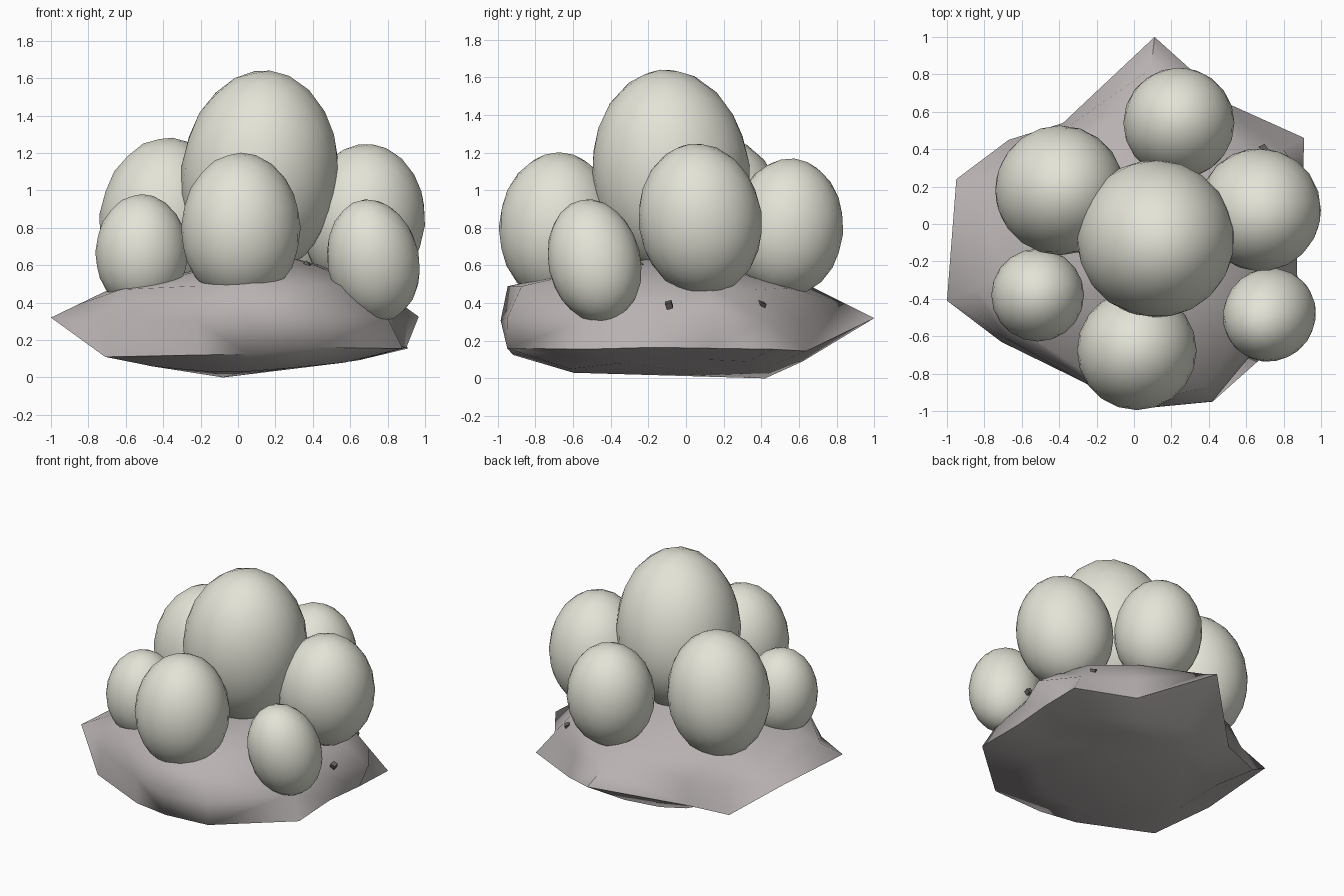
import bpy, bmesh, math
from mathutils import Vector

if "Cube" in bpy.data.objects:
    bpy.data.objects.remove(bpy.data.objects["Cube"])


def material(name, color):
    m = bpy.data.materials.new(name)
    m.diffuse_color = (*color, 1)
    m.use_nodes = True
    m.node_tree.nodes["Principled BSDF"].inputs["Base Color"].default_value = m.diffuse_color
    return m


SHELL = material("pale_shell", (0.77, 0.77, 0.68))
STONE = material("grey_stone", (0.48, 0.44, 0.44))
CHIP = material("dark_stone", (0.12, 0.11, 0.11))


def add_object(name, bm, mat, angle):
    bmesh.ops.recalc_face_normals(bm, faces=bm.faces)
    mesh = bpy.data.meshes.new(name)
    bm.to_mesh(mesh)
    bm.free()
    mesh.materials.append(mat)
    ob = bpy.data.objects.new(name, mesh)
    bpy.context.collection.objects.link(ob)
    bpy.ops.object.select_all(action='DESELECT')
    ob.select_set(True)
    bpy.context.view_layer.objects.active = ob
    bpy.ops.object.shade_smooth_by_angle(angle=math.radians(angle))
    return ob


# Rock base: each column is rim x, y, z / upper scale, z / lower scale, z / bulge
COLUMNS = [
    (0.90, 0.14, 0.16, 0.82, 0.49, 0.75, 0.10, 1.18),
    (0.91, 0.46, 0.155, 0.75, 0.47, 0.70, 0.09, 1),
    (0.51, 0.64, 0.145, 0.84, 0.48, 0.75, 0.08, 1.04),
    (0.11, 1.00, 0.32, 0.66, 0.49, 0.62, 0.09, 1),
    (-0.38, 0.54, 0.14, 0.78, 0.48, 0.75, 0.04, 1.07),
    (-0.67, 0.45, 0.11, 0.80, 0.45, 0.65, 0.07, 1),
    (-0.95, 0.24, 0.32, 0.72, 0.46, 0.62, 0.09, 1),
    (-1.00, -0.41, 0.32, 0.71, 0.46, 0.60, 0.09, 1),
    (-0.71, -0.63, 0.11, 0.88, 0.47, 0.65, 0.06, 1.03),
    (-0.22, -0.87, 0.12, 0.95, 0.49, 0.65, 0.03, 1.03),
    (0.05, -0.92, 0.125, 1.03, 0.49, 0.65, 0.03, 1.055),
    (0.42, -0.95, 0.16, 0.92, 0.49, 0.65, 0.05, 1.04),
    (0.88, -0.54, 0.155, 0.76, 0.49, 0.65, 0.08, 1.03),
    (0.87, -0.17, 0.165, 0.80, 0.50, 0.72, 0.10, 1.06),
]
PEAK = Vector((0.25, -0.10, 0.65))
BOTTOM = Vector((-0.08, 0.42, 0.0))
bm = bmesh.new()
rings = [[], [], [], [], []]
for x, y, z, us, uz, ls, lz, bulge in COLUMNS:
    rim = Vector((x, y, z))
    upper = Vector((x * us, y * us, uz))
    middle = rim.lerp(upper, 0.5)
    middle.x *= bulge
    middle.y *= bulge
    inner = upper.lerp(PEAK, 0.62)
    inner.z = 0.60
    for ring, co in zip(rings, ((x * ls, y * ls, lz), rim, middle, upper, inner)):
        ring.append(bm.verts.new(co))
n = len(COLUMNS)
for low, high in zip(rings, rings[1:]):
    for i in range(n):
        j = (i + 1) % n
        bm.faces.new((low[i], low[j], high[j], high[i]))
for ring, tip in ((rings[0], BOTTOM), (rings[-1], PEAK)):
    v = bm.verts.new(tip)
    for i in range(n):
        bm.faces.new((ring[i], ring[(i + 1) % n], v))
bmesh.ops.triangulate(bm, faces=bm.faces)
add_object("rock_base", bm, STONE, 70)


# Eggs: slightly narrower towards the top, widest just below the middle
def egg(name, loc, radius, half_height, tilt=(0, 0)):
    bm = bmesh.new()
    bmesh.ops.create_icosphere(bm, subdivisions=3, radius=1)
    for v in bm.verts:
        taper = 1 - 0.02 * v.co.z
        v.co = Vector((v.co.x * radius * taper, v.co.y * radius * taper,
                       v.co.z * half_height))
    ob = add_object(name, bm, SHELL, 60)
    ob.location = loc
    ob.rotation_euler = (tilt[0], tilt[1], 0)


egg("large_centre_egg", (0.117, -0.08, 1.09), 0.421, 0.556, (0.1, 0.1))
egg("front_egg", (0.015, -0.675, 0.80), 0.320, 0.402)
egg("front_left_small_egg", (-0.515, -0.38, 0.67), 0.248, 0.31)
egg("back_left_egg", (-0.395, 0.18, 0.84), 0.347, 0.444, (0, 0.1))
egg("back_egg", (0.24, 0.54, 0.80), 0.297, 0.37, (-0.1, 0))
egg("right_egg", (0.673, 0.075, 0.845), 0.328, 0.407, (0.13, 0.1))
egg("front_right_small_egg", (0.723, -0.487, 0.625), 0.246, 0.335, (0.22, -0.19))

# Small pebbles lying on the slope
for k, loc in enumerate([(0.85, -0.09, 0.39), (0.69, 0.40, 0.39), (0.37, -0.25, 0.595)]):
    bm = bmesh.new()
    bmesh.ops.create_cube(bm, size=0.035)
    ob = add_object(f"pebble_{k + 1}", bm, CHIP, 20)
    ob.location = loc
    ob.rotation_euler = (0.3 + k, 0.4, 0.5 * k)
